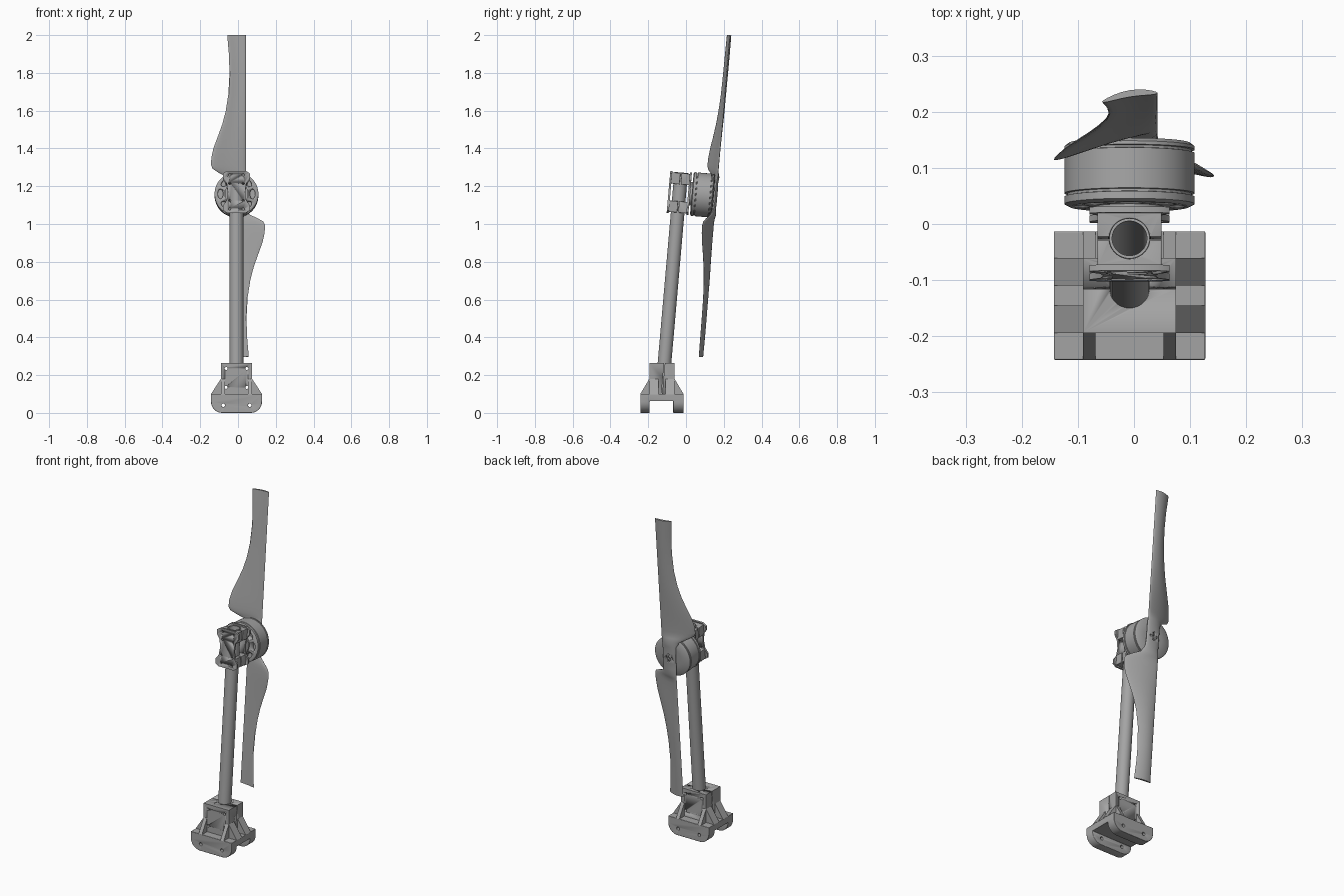
import bpy, bmesh, math
from mathutils import Vector, Matrix

cube = bpy.data.objects.get("Cube")
if cube:
    bpy.data.objects.remove(cube, do_unlink=True)

grey = bpy.data.materials.new("mid grey")
grey.use_nodes = True
grey.diffuse_color = (0.37, 0.37, 0.37, 1)
grey.node_tree.nodes["Principled BSDF"].inputs["Base Color"].default_value = grey.diffuse_color

CX = -0.008                               # centre line of stand and motor
LEAN = Matrix.Rotation(math.radians(-5), 4, 'X')
HEAD = Matrix.Translation((CX, -0.035, 1.165)) @ LEAN      # leaning frame of tube and motor
FOOT = Matrix.Translation((CX, -0.1275, 0))                # upright frame of the foot


def finish(name, bm, frame, smooth=True):
    bmesh.ops.recalc_face_normals(bm, faces=bm.faces)
    mesh = bpy.data.meshes.new(name)
    bm.to_mesh(mesh)
    bm.free()
    mesh.materials.append(grey)
    ob = bpy.data.objects.new(name, mesh)
    bpy.context.collection.objects.link(ob)
    ob.matrix_world = frame
    bpy.context.view_layer.update()
    if smooth:
        select(ob)
        bpy.ops.object.shade_smooth_by_angle(angle=math.radians(35))
    return ob


def select(ob):
    bpy.ops.object.select_all(action='DESELECT')
    ob.select_set(True)
    bpy.context.view_layer.objects.active = ob


def add_prism(bm, points, axis, a, b):
    """Extrude a flat outline from a to b along the given axis."""
    def place(p, t):
        c = list(p)
        c.insert("xyz".index(axis), t)
        return bm.verts.new(c)
    r0, r1 = [place(p, a) for p in points], [place(p, b) for p in points]
    n = len(points)
    bm.faces.new(r0)
    bm.faces.new(r1[::-1])
    for i in range(n):
        bm.faces.new((r0[i], r0[(i + 1) % n], r1[(i + 1) % n], r1[i]))


def rect(x0, y0, x1, y1):
    return [(x0, y0), (x1, y0), (x1, y1), (x0, y1)]


def oval(cx, cy, rx, ry=None, n=16, turn=0.0):
    ry = ry or rx
    c, s = math.cos(turn), math.sin(turn)
    ring = [(rx * math.cos(k * math.tau / n), ry * math.sin(k * math.tau / n)) for k in range(n)]
    return [(cx + x * c - y * s, cy + x * s + y * c) for x, y in ring]


def prisms(name, frame, *items):
    bm = bmesh.new()
    for item in items:
        add_prism(bm, *item)
    return finish(name, bm, frame)


def lathe(name, profile, axis, frame, n=64):
    """Spin a closed (radius, height) outline around an axis."""
    bm = bmesh.new()
    rings = []
    for r, h in profile:
        ring = []
        for x, y in oval(0, 0, r, n=n):
            ring.append(bm.verts.new((x, h, y) if axis == 'y' else (x, y, h)))
        rings.append(ring)
    for i, r0 in enumerate(rings):
        r1 = rings[(i + 1) % len(rings)]
        for k in range(n):
            bm.faces.new((r0[k], r0[(k + 1) % n], r1[(k + 1) % n], r1[k]))
    return finish(name, bm, frame)


def cut(ob, *cutters):
    for c in cutters:
        mod = ob.modifiers.new("cut", 'BOOLEAN')
        mod.operation = 'DIFFERENCE'
        mod.solver = 'EXACT'
        mod.object = c
        select(ob)
        bpy.ops.object.modifier_apply(modifier=mod.name)
        bpy.data.objects.remove(c, do_unlink=True)


def bevel(ob, width):
    mod = ob.modifiers.new("bevel", 'BEVEL')
    mod.width = width
    mod.segments = 2
    mod.limit_method = 'ANGLE'


# Foot: slab with rounded lower corners and a channel underneath
W, D, R = 0.135, 0.1145, 0.06
corner = [(W - R + R * math.cos(a), R - R * math.sin(a))
          for a in [k * math.pi / 16 for k in range(9)]]
outline = [(W, 0.1)] + corner + [(-x, z) for x, z in reversed(corner)] + [(-W, 0.1)]
foot = prisms("foot_slab", FOOT, (outline, 'y', -D, D))
cut(foot, prisms("channel", FOOT, (rect(-0.065, -0.1, 0.06, 0.062), 'x', -0.2, 0.2)),
    prisms("slab_holes", FOOT, *[(oval(x, 0.04, 0.009), 'y', -0.2, 0.2) for x in (-0.07, 0.07)]))
bevel(foot, 0.004)

# Socket block, split along the leaning tube
socket = prisms("socket_block", FOOT, (rect(-0.083, -0.067, 0.083, 0.067), 'z', 0.095, 0.265))
cut(socket,
    prisms("socket_holes", FOOT, *[(oval(x, z, 0.008), 'y', -0.2, 0.2)
                                   for x in (-0.055, 0.055) for z in (0.135, 0.235)]),
    prisms("split", HEAD, (rect(-0.002, -1.08, 0.002, -0.8), 'x', -0.2, 0.2)),
    prisms("bore", HEAD, (oval(0, 0, 0.0355, n=48), 'z', -1.03, -0.8)))

# Gussets on all four sides of the socket
ribs = []
for s in (-1, 1):
    side = [(s * 0.08, 0.18), (s * 0.083, 0.18), (s * W, 0.1), (s * 0.08, 0.1)]
    end = [(s * 0.064, 0.18), (s * 0.067, 0.18), (s * D, 0.1), (s * 0.064, 0.1)]
    for t in (-1, 1):
        ribs.append((side, 'y', t * 0.018, t * 0.067))
        ribs.append((end, 'x', t * 0.061, t * 0.083))
prisms("gussets", FOOT, *ribs)

# Leaning hollow tube
lathe("tube", [(0.036, -1.06), (0.036, 0.108), (0.031, 0.108), (0.031, -1.06)], 'z', HEAD, 48)

# Two clamp blocks around the tube, each split across the middle
for name, lo, hi in (("upper_clamp", 0.045, 0.105), ("lower_clamp", -0.105, -0.045)):
    clamp = prisms(name, HEAD, (rect(-0.057, -0.048, 0.057, 0.048), 'z', lo, hi))
    cut(clamp, prisms("bore", HEAD, (oval(0, 0, 0.0362, n=48), 'z', -0.3, 0.3)),
        prisms("split", HEAD, (rect(-0.2, -0.003, 0.2, 0.003), 'z', -0.3, 0.3)))
    bevel(clamp, 0.003)

# Waisted front and back plates with bolt holes
half = [(0.05, -0.112), (0.071, -0.098), (0.071, -0.072), (0.052, -0.045), (0.046, 0),
        (0.052, 0.045), (0.071, 0.072), (0.071, 0.098), (0.05, 0.112)]
waisted = half + [(-x, z) for x, z in reversed(half)]
bolts = [(x, z) for x in (-0.036, 0.036) for z in (-0.09, -0.045, 0.045, 0.09)]
for name, y0, y1 in (("front_plate", -0.058, -0.047), ("back_plate", 0.046, 0.057)):
    plate = prisms(name, HEAD, (waisted, 'y', y0, y1))
    cut(plate, prisms("holes", HEAD, *[(oval(x, z, 0.006), 'y', -0.2, 0.2) for x, z in bolts]))

# Motor can with grooves and vent slots
motor = lathe("motor_can", [
    (0.02, 0.066), (0.106, 0.066), (0.116, 0.071), (0.116, 0.084), (0.111, 0.085), (0.111, 0.089),
    (0.116, 0.09), (0.116, 0.162), (0.111, 0.163), (0.111, 0.167), (0.116, 0.168), (0.116, 0.174),
    (0.108, 0.18), (0.06, 0.183), (0.02, 0.183)], 'y', HEAD)
vents = []
for k in range(8):
    a = k * math.tau / 8
    vents.append((oval(0.085 * math.cos(a), 0.085 * math.sin(a), 0.014, 0.026, 20, a), 'y', 0.05, 0.09))
cut(motor, prisms("vents", HEAD, *vents))
lathe("motor_mount", [(0.01, 0.055), (0.062, 0.055), (0.062, 0.07), (0.01, 0.07)], 'y', HEAD)
lathe("shaft", [(0.002, 0.06), (0.021, 0.06), (0.021, 0.19), (0.002, 0.19)], 'y', HEAD, 32)

# Propeller: stations of distance, wide-edge reach, wide-edge sweep forward, half thickness
stations = [(0.03, 0.043, 0.0, 0.011), (0.07, 0.046, -0.003, 0.011), (0.1, 0.062, -0.015, 0.010),
            (0.122, 0.105, -0.037, 0.009), (0.14, 0.134, -0.051, 0.008), (0.16, 0.143, -0.055, 0.008),
            (0.2, 0.141, -0.054, 0.008), (0.25, 0.13, -0.048, 0.008), (0.31, 0.108, -0.038, 0.008),
            (0.38, 0.083, -0.028, 0.008), (0.45, 0.065, -0.021, 0.008), (0.54, 0.051, -0.016, 0.007),
            (0.65, 0.045, -0.014, 0.007), (0.75, 0.048, -0.013, 0.007), (0.855, 0.057, -0.012, 0.006)]
N = 10
bm = bmesh.new()
rings = []
for sign, rows in ((-1, stations[::-1]), (1, stations)):
    for dist, reach, sweep, thick in rows:
        wide, narrow = Vector((-reach, sweep)), Vector((0.042, 0.004 if dist > 0.08 else 0))
        ring = []
        for k in range(2 * N):
            a = math.pi * k / N
            t = 0.5 - 0.5 * math.cos(a)
            p = wide.lerp(narrow, t)
            bulge = thick * math.sin(a) + 0.007 * math.sin(math.pi * t) * (dist > 0.08)
            ring.append(Vector((p.x * sign, p.y + bulge, dist * sign)))
        if sign < 0:                      # keep left-to-right order on the lower blade
            ring = [ring[(N - k) % (2 * N)] for k in range(2 * N)]
        rings.append([bm.verts.new(v) for v in ring])
for r0, r1 in zip(rings, rings[1:]):
    for k in range(2 * N):
        j = (k + 1) % (2 * N)
        bm.faces.new((r0[k], r0[j], r1[j], r1[k]))
bm.faces.new(rings[0])
bm.faces.new(rings[-1])
PROP = Matrix.Translation((0, 0.155, 1.148)) @ LEAN
prop = finish("propeller", bm, PROP)
cut(prop, prisms("prop_holes", PROP, *[(oval(x, z, 0.006), 'y', -0.1, 0.1)
                                       for x, z in ((0, 0), (0.02, 0), (-0.02, 0), (0, 0.02), (0, -0.02))]))
